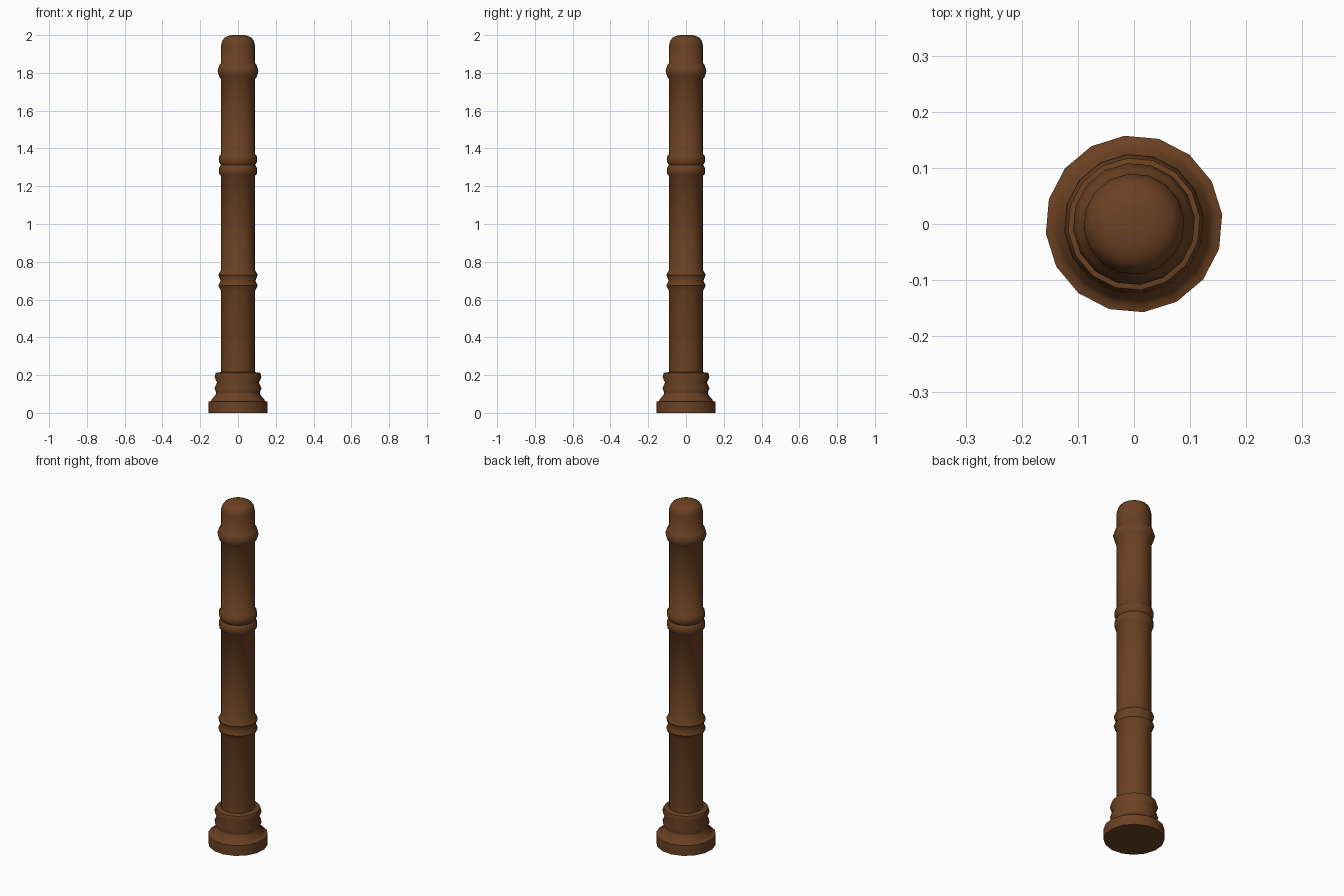
import bpy, bmesh, math

if "Cube" in bpy.data.objects:
    bpy.data.objects.remove(bpy.data.objects["Cube"])

SIDES = 16
TURN = math.radians(6.2)

wood = bpy.data.materials.new("dark_wood")
wood.diffuse_color = (0.15, 0.054, 0.016, 1)
wood.use_nodes = True
wood.node_tree.nodes["Principled BSDF"].inputs["Base Color"].default_value = wood.diffuse_color


def lathe(name, profile):
    """Revolve (radius, z) points around z and cap both ends."""
    bm = bmesh.new()
    rings = []
    for r, z in profile:
        rings.append([bm.verts.new((r * math.cos(TURN + 2 * math.pi * i / SIDES),
                                    r * math.sin(TURN + 2 * math.pi * i / SIDES), z))
                      for i in range(SIDES)])
    for a, b in zip(rings, rings[1:]):
        for i in range(SIDES):
            j = (i + 1) % SIDES
            bm.faces.new((a[i], a[j], b[j], b[i]))
    bm.faces.new(rings[0][::-1])
    bm.faces.new(rings[-1])
    me = bpy.data.meshes.new(name)
    bm.to_mesh(me)
    bm.free()
    me.materials.append(wood)
    ob = bpy.data.objects.new(name, me)
    bpy.context.collection.objects.link(ob)
    bpy.ops.object.select_all(action='DESELECT')
    ob.select_set(True)
    bpy.context.view_layer.objects.active = ob
    bpy.ops.object.shade_smooth_by_angle(angle=math.radians(50))
    return ob


# stepped foot with two rounded mouldings
foot = [(0.158, 0), (0.158, 0.06), (0.145, 0.062), (0.137, 0.075), (0.116, 0.10),
        (0.116, 0.107), (0.125, 0.13), (0.112, 0.16), (0.125, 0.19), (0.118, 0.212),
        (0.09, 0.216)]
# double ring low on the shaft
low_rings = [(0.09, 0.645), (0.105, 0.675), (0.093, 0.70), (0.105, 0.73), (0.09, 0.757)]
# double ring high on the shaft
high_rings = [(0.09, 1.255), (0.1, 1.265), (0.102, 1.295), (0.091, 1.313),
              (0.1, 1.327), (0.1, 1.36), (0.09, 1.37)]
# collar and rounded top
collar = [(0.09, 1.765), (0.1, 1.78), (0.109, 1.81), (0.1, 1.84), (0.091, 1.85)]
top = [(0.09, 1.945), (0.085, 1.968), (0.073, 1.985), (0.055, 1.995), (0.03, 2.0)]

lathe("turned_post", foot + low_rings + high_rings + collar + top)
